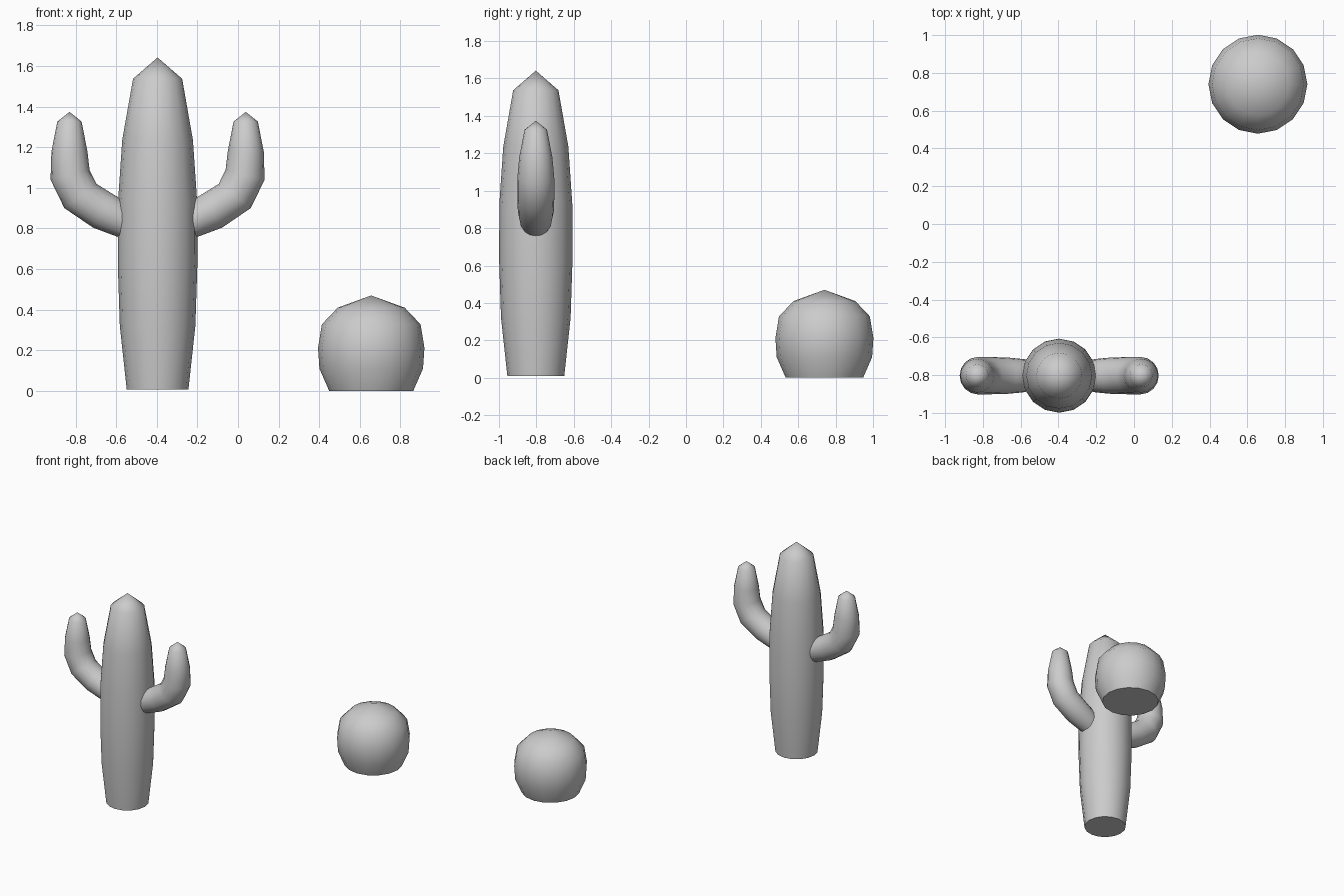
import bpy, bmesh
from math import sin, cos, pi, radians

if "Cube" in bpy.data.objects:
    bpy.data.objects.remove(bpy.data.objects["Cube"])

SIDES = 16


def tube(name, rings, tip, origin, side=1):
    """Skin rings (x, z, radius, tilt in degrees), capped at the base and closed to a point at the tip."""
    bm = bmesh.new()
    loops = []
    for x, z, r, tilt in rings:
        t = radians(tilt)
        loop = []
        for i in range(SIDES):
            a = 2 * pi * i / SIDES
            u, v = r * cos(a), r * sin(a)
            loop.append(bm.verts.new((side * (x + u * cos(t)), v, z + u * sin(t))))
        loops.append(loop)
    for lo, hi in zip(loops, loops[1:]):
        for i in range(SIDES):
            j = (i + 1) % SIDES
            bm.faces.new((lo[i], lo[j], hi[j], hi[i]))
    apex = bm.verts.new((side * tip[0], 0, tip[1]))
    for i in range(SIDES):
        bm.faces.new((loops[-1][i], loops[-1][(i + 1) % SIDES], apex))
    bm.faces.new(loops[0])
    bmesh.ops.recalc_face_normals(bm, faces=bm.faces)
    mesh = bpy.data.meshes.new(name)
    bm.to_mesh(mesh)
    bm.free()
    obj = bpy.data.objects.new(name, mesh)
    bpy.context.collection.objects.link(obj)
    obj.location = origin
    bpy.ops.object.select_all(action='DESELECT')
    obj.select_set(True)
    bpy.context.view_layer.objects.active = obj
    bpy.ops.object.shade_smooth_by_angle(angle=radians(50))
    return obj


def lathe(name, profile, tip_z, origin):
    return tube(name, [(0, z, r, 0) for z, r in profile], (0, tip_z), origin)


# Tall cactus trunk
TRUNK = (-0.396, -0.803, 0)
lathe("cactus_trunk",
      [(0.008, 0.152), (0.32, 0.186), (0.625, 0.196), (0.93, 0.195),
       (1.236, 0.174), (1.537, 0.121)], 1.642, TRUNK)

# Two upturned arms, rooted inside the trunk
arm = [(-0.10, 0.80, 0.07, 72), (-0.19, 0.85, 0.088, 70), (-0.271, 0.888, 0.096, 61),
       (-0.380, 0.960, 0.099, 37), (-0.431, 1.064, 0.099, 14),
       (-0.434, 1.177, 0.089, 0), (-0.434, 1.326, 0.060, 0)]
for name, side in (("left_arm", 1), ("right_arm", -1)):
    tube(name, arm, (-0.434, 1.374), TRUNK, side)

# Small round cactus
lathe("round_cactus",
      [(0, 0.207), (0.11, 0.255), (0.212, 0.262), (0.328, 0.243), (0.41, 0.165)],
      0.47, (0.656, 0.74, 0))
